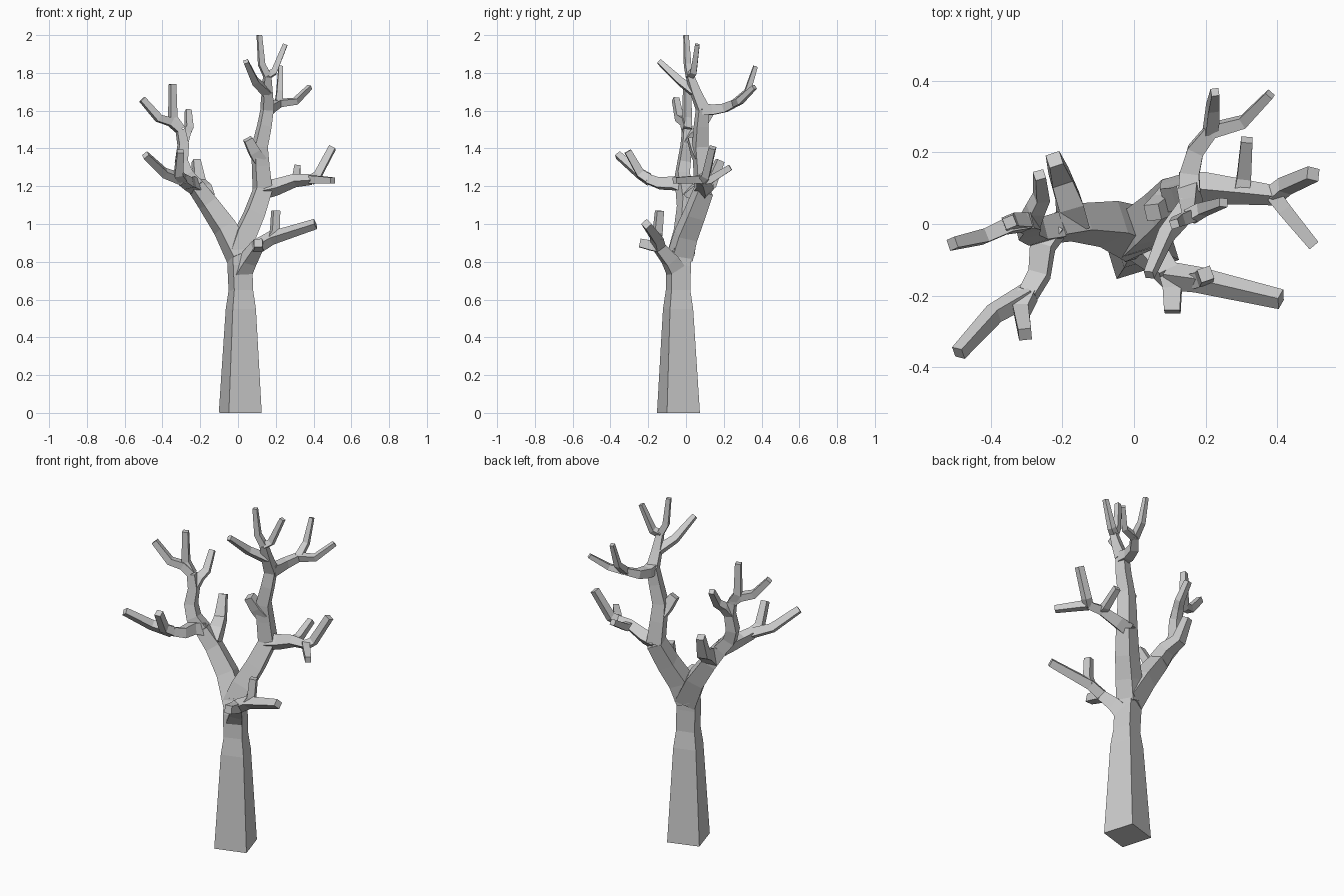
import bpy
import math
from mathutils import Vector

cube = bpy.data.objects.get("Cube")
if cube:
    bpy.data.objects.remove(cube, do_unlink=True)

# Single flat bark colour
bark = bpy.data.materials.new("grey_bark")
bark.use_nodes = True
bark_colour = (0.6, 0.6, 0.6, 1.0)
bark.diffuse_color = bark_colour
shader = next(n for n in bark.node_tree.nodes if n.type == 'BSDF_PRINCIPLED')
shader.inputs["Base Color"].default_value = bark_colour
shader.inputs["Roughness"].default_value = 0.9

TWIST = math.radians(17)


def tube(name, points, widths):
    """Sweep a square section along a path; widths are half the side length."""
    path = [Vector(p) for p in points]
    steps = [(b - a).normalized() for a, b in zip(path, path[1:])]
    side = Vector((math.cos(TWIST), math.sin(TWIST), 0))
    verts, faces = [], []
    for i, (centre, width) in enumerate(zip(path, widths)):
        before, after = steps[max(i - 1, 0)], steps[min(i, len(steps) - 1)]
        tangent = (before + after).normalized()
        # Carry the section along the path without spinning it
        side = side - tangent * side.dot(tangent)
        side.normalize()
        other = tangent.cross(side)
        for u, v in ((-1, -1), (1, -1), (1, 1), (-1, 1)):
            verts.append(centre + (side * u + other * v) * width)
    for ring in range(len(path) - 1):
        base = ring * 4
        for k in range(4):
            n = (k + 1) % 4
            faces.append((base + k, base + n, base + n + 4, base + k + 4))
    faces.append((3, 2, 1, 0))
    last = len(verts) - 4
    faces.append(tuple(range(last, last + 4)))
    mesh = bpy.data.meshes.new(name)
    mesh.from_pydata(verts, [], faces)
    mesh.materials.append(bark)
    obj = bpy.data.objects.new(name, mesh)
    bpy.context.collection.objects.link(obj)
    return obj


def branch(name, start, end, *points):
    """A limb whose half width tapers evenly along its length."""
    path = [Vector(p) for p in points]
    lengths = [0.0]
    for a, b in zip(path, path[1:]):
        lengths.append(lengths[-1] + (b - a).length)
    widths = [start + (end - start) * d / lengths[-1] for d in lengths]
    return tube(name, path, widths)


# Trunk
tube("trunk",
     [(.012, -.04, 0), (.015, -.042, .55), (.015, -.042, .65),
      (.01, -.04, .78), (.005, -.03, .87)],
     [.091, .064, .052, .053, .048])

# Low front limb with three twigs
low_fork = (.1, -.145, .88)
low_knee = (.175, -.155, .925)
branch("low_limb", .045, .028, (.015, -.045, .74), (.055, -.085, .81), low_fork)
branch("low_stub", .028, .022, low_fork, (.107, -.18, .885), (.107, -.245, .9))
branch("low_long_twig", .028, .02, low_fork, low_knee, (.41, -.21, 1))
branch("low_upright_twig", .022, .019, low_knee, (.195, -.15, .96), (.2, -.14, 1.07))

# Right main arm
right_elbow = (-.225, -.01, 1.2)
right_crown = (-.305, .005, 1.5)
branch("right_arm", .058, .035, (.01, -.03, .83), (-.07, 0, .98),
       (-.16, .005, 1.11), right_elbow)
branch("right_arm_upper", .036, .022, right_elbow, (-.275, -.02, 1.26),
       (-.3, -.01, 1.33), (-.29, .002, 1.42), right_crown)
branch("right_back_twig", .04, .02, (-.17, .005, 1.13), (-.18, .06, 1.18),
       (-.205, .13, 1.215), (-.222, .18, 1.335))

# Right forward limb and its twigs
right_fork = (-.295, -.195, 1.235)
branch("right_front_limb", .034, .024, right_elbow, (-.255, -.06, 1.215),
       (-.264, -.14, 1.215), right_fork)
branch("right_front_long_twig", .024, .017, right_fork, (-.39, -.25, 1.27),
       (-.49, -.36, 1.365))
branch("right_front_short_twig", .024, .018, right_fork, (-.315, -.24, 1.265),
       (-.304, -.308, 1.385))

# Right crown twigs
branch("right_crown_side_twig", .023, .016, right_crown, (-.355, -.005, 1.54),
       (-.42, -.035, 1.56), (-.507, -.055, 1.66))
branch("right_crown_upright_twig", .022, .016, right_crown, (-.345, .006, 1.56),
       (-.347, .005, 1.74))
branch("right_crown_back_twig", .024, .015, (-.292, .002, 1.42), (-.275, .04, 1.475),
       (-.258, .075, 1.505), (-.264, .137, 1.6))

# Left main arm
left_elbow = (.13, .095, 1.18)
left_crown = (.155, .088, 1.61)
branch("left_arm", .056, .042, (0, -.03, .83), (.035, 0, .94),
       (.085, .045, 1.05), left_elbow)
branch("left_arm_upper", .042, .028, left_elbow, (.12, .085, 1.31),
       (.115, .075, 1.41), (.14, .08, 1.52), left_crown)
branch("left_stub", .034, .023, (.115, .08, 1.34), (.085, .055, 1.385),
       (.052, .032, 1.45))

# Left side limb and its twigs
left_fork = (.39, .08, 1.235)
branch("left_side_limb", .036, .02, left_elbow, (.2, .1, 1.195),
       (.3, .09, 1.23), left_fork)
branch("left_side_front_twig", .021, .016, left_fork, (.42, .04, 1.235),
       (.502, -.06, 1.23))
branch("left_side_upright_twig", .021, .018, left_fork, (.42, .105, 1.255),
       (.5, .14, 1.405))
branch("left_side_back_twig", .021, .016, (.3, .09, 1.23), (.307, .13, 1.235),
       (.315, .235, 1.3))

# Left rear limb and its twigs
rear_fork = (.215, .26, 1.64)
branch("left_rear_limb", .03, .019, left_crown, (.155, .14, 1.605),
       (.172, .205, 1.615), rear_fork)
branch("left_rear_long_twig", .019, .012, rear_fork, (.305, .285, 1.65),
       (.38, .362, 1.725))
branch("left_rear_upright_twig", .019, .011, rear_fork, (.22, .325, 1.7),
       (.226, .368, 1.835))

# Left top leader and its twigs
top_fork = (.155, .02, 1.785)
branch("left_leader", .03, .018, left_crown, (.155, .05, 1.7), top_fork)
branch("left_top_tip", .018, .012, top_fork, (.125, .008, 1.845), (.113, 0, 2))
branch("left_top_side_twig", .018, .012, top_fork, (.19, .04, 1.805),
       (.25, .06, 1.95))
branch("left_top_front_twig", .023, .013, (.155, .05, 1.695), (.09, -.03, 1.755),
       (.042, -.142, 1.86))
